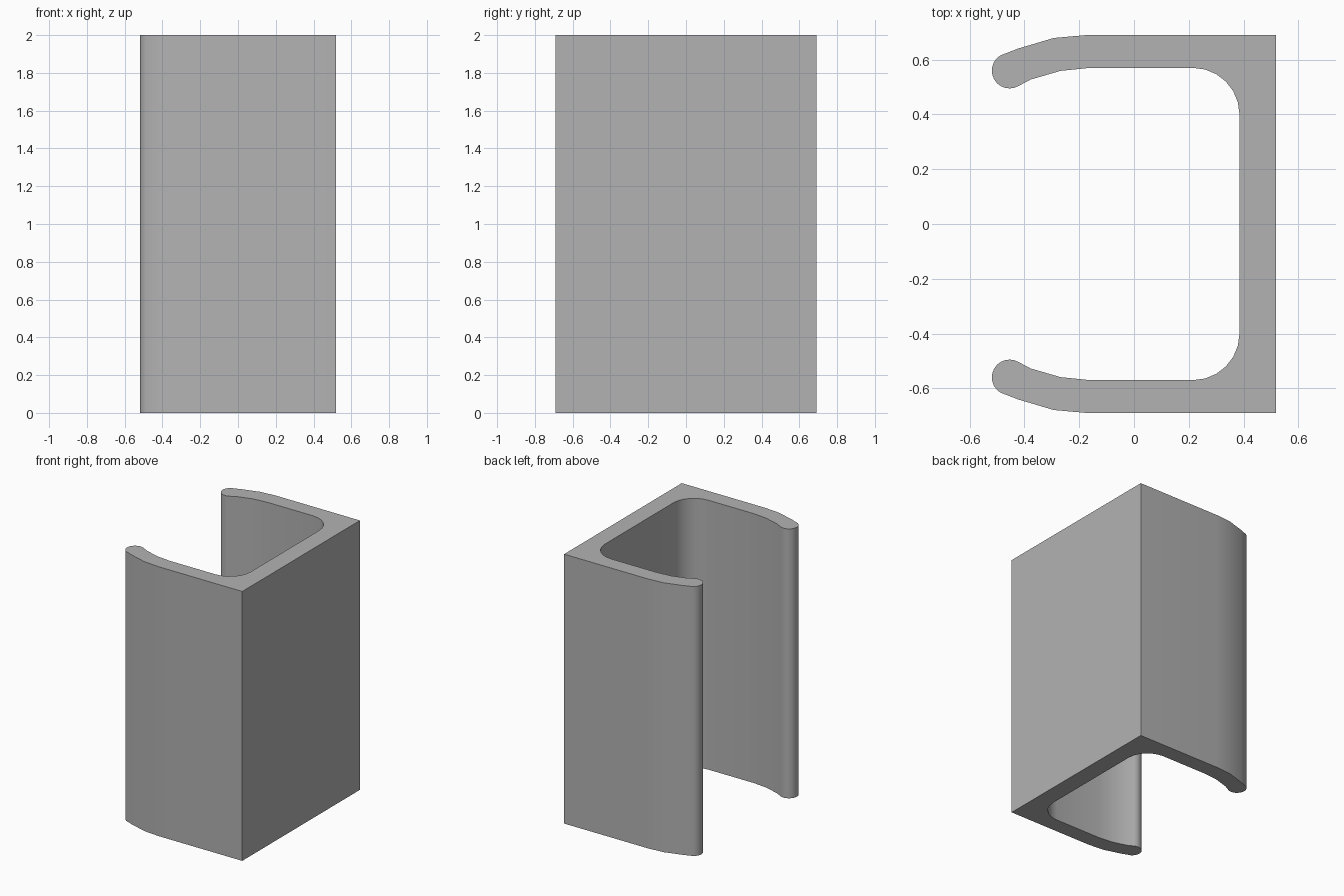
import bpy
import bmesh
from math import sin, cos, radians
from mathutils import Vector

cube = bpy.data.objects.get("Cube")
if cube:
    bpy.data.objects.remove(cube, do_unlink=True)

HEIGHT = 2.0


def arc(cx, cy, r, start, end, steps):
    """Points on an arc, angles in degrees."""
    angles = [radians(start + (end - start) * i / steps) for i in range(steps + 1)]
    return [(cx + r * cos(a), cy + r * sin(a)) for a in angles]


# Half of the cross-section: outer wall, rounded lip, inner wall, inner fillet
half = [(0.518, 0.69), (-0.17, 0.69), (-0.293, 0.679), (-0.421, 0.641)]
half += arc(-0.454, 0.56, 0.065, 122, 300, 12)
half += [(-0.378, 0.527), (-0.268, 0.559), (-0.16, 0.57)]
half += arc(0.215, 0.4, 0.17, 90, 0, 6)

# Mirror the half to close the C-shaped profile
profile = half + [(x, -y) for x, y in reversed(half)]

# Extrude the profile upward
bm = bmesh.new()
base = bm.faces.new([bm.verts.new((x, y, 0)) for x, y in profile])
extruded = bmesh.ops.extrude_face_region(bm, geom=[base], use_keep_orig=True)
top_verts = [g for g in extruded["geom"] if isinstance(g, bmesh.types.BMVert)]
bmesh.ops.translate(bm, verts=top_verts, vec=Vector((0, 0, HEIGHT)))
bmesh.ops.recalc_face_normals(bm, faces=bm.faces)

mesh = bpy.data.meshes.new("channel_bracket")
bm.to_mesh(mesh)
bm.free()
bracket = bpy.data.objects.new("channel_bracket", mesh)
bpy.context.collection.objects.link(bracket)

# Plain grey material
GREY = (0.45, 0.45, 0.45, 1)
mat = bpy.data.materials.new("grey")
mat.use_nodes = True
mat.diffuse_color = GREY
mat.node_tree.nodes["Principled BSDF"].inputs["Base Color"].default_value = GREY
mesh.materials.append(mat)

# Smooth curved walls, sharp corners
bpy.ops.object.select_all(action="DESELECT")
bracket.select_set(True)
bpy.context.view_layer.objects.active = bracket
bpy.ops.object.shade_smooth_by_angle(angle=radians(35))
